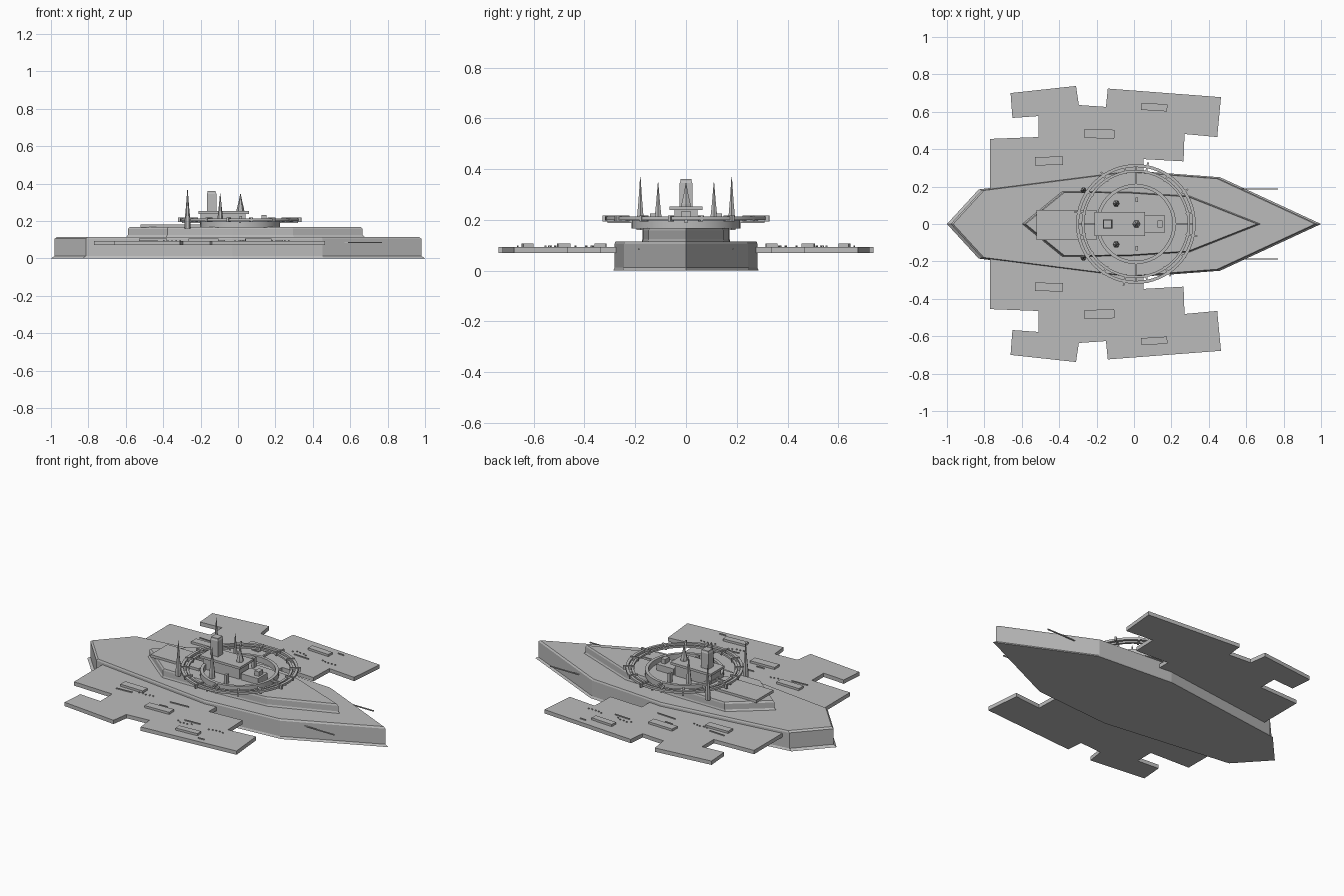
import bpy, bmesh, math, random
from mathutils import Matrix, Vector

if "Cube" in bpy.data.objects:
    bpy.data.objects.remove(bpy.data.objects["Cube"])

# Single grey finish
grey = bpy.data.materials.new("plain grey")
grey.use_nodes = True
COLOUR = (0.5, 0.5, 0.5, 1)
grey.diffuse_color = COLOUR
grey.node_tree.nodes["Principled BSDF"].inputs["Base Color"].default_value = COLOUR


def finish(name, bm):
    bmesh.ops.recalc_face_normals(bm, faces=bm.faces)
    mesh = bpy.data.meshes.new(name)
    bm.to_mesh(mesh)
    bm.free()
    mesh.materials.append(grey)
    obj = bpy.data.objects.new(name, mesh)
    bpy.context.collection.objects.link(obj)
    return obj


def loft(name, outline, levels):
    """Stack scaled copies of a plan outline; levels are (z, scale)."""
    bm = bmesh.new()
    rows = [[bm.verts.new((x * s, y * s, z)) for x, y in outline] for z, s in levels]
    n = len(outline)
    for low, high in zip(rows, rows[1:]):
        for i in range(n):
            j = (i + 1) % n
            bm.faces.new((low[i], low[j], high[j], high[i]))
    bm.faces.new(rows[0])
    bm.faces.new(rows[-1])
    return finish(name, bm)


def mirrored(half):
    """Close a half outline (bow to stern) across the centre line."""
    return half + [(x, -y) for x, y in reversed(half[1:-1])]


def add_box(bm, x, y, z, angle=0.0):
    """Box from (min, max) ranges, turned about its own centre."""
    mid = Vector((sum(r) / 2 for r in (x, y, z)))
    size = [r[1] - r[0] for r in (x, y, z)]
    mat = Matrix.Translation(mid) @ Matrix.Rotation(angle, 4, "Z") @ Matrix.Diagonal((*size, 1))
    bmesh.ops.create_cube(bm, size=1, matrix=mat)


def box(name, x, y, z):
    bm = bmesh.new()
    add_box(bm, x, y, z)
    return finish(name, bm)


def spin(name, profile, centre, sides, closed=False):
    """Turn a (radius, z) profile about a vertical axis."""
    bm = bmesh.new()
    rows = []
    for r, z in profile:
        rows.append([bm.verts.new((centre[0] + r * math.cos(a), centre[1] + r * math.sin(a), z))
                     for a in (math.tau * i / sides for i in range(sides))])
    pairs = list(zip(rows, rows[1:])) + ([(rows[-1], rows[0])] if closed else [])
    for low, high in pairs:
        for i in range(sides):
            j = (i + 1) % sides
            bm.faces.new((low[i], low[j], high[j], high[i]))
    if not closed:
        bm.faces.new(rows[0])
        bm.faces.new(rows[-1])
    return finish(name, bm)


def ring(name, inner, outer, low, high):
    obj = spin(name, [(inner, low), (outer, low), (outer, high), (inner, high)], CENTRE, 64, True)
    bpy.ops.object.select_all(action="DESELECT")
    obj.select_set(True)
    bpy.context.view_layer.objects.active = obj
    bpy.ops.object.shade_smooth_by_angle()


CENTRE = (0.01, 0)

# Hull with flared foot, and the upper deck
hull = mirrored([(1, 0), (0.46, 0.25), (-0.03, 0.287), (-0.83, 0.185), (-1, 0)])
loft("hull", hull, [(0, 1), (0.012, 0.98), (0.105, 0.98), (0.115, 0.967)])
deck = mirrored([(0.68, 0), (0.3, 0.15), (-0.03, 0.172), (-0.385, 0.175), (-0.6, 0)])
loft("upper_deck", deck, [(0.112, 1), (0.125, 0.98), (0.158, 0.98), (0.168, 0.965)])
box("stern_deck", (-0.52, -0.2), (-0.085, 0.075), (0.165, 0.182))

# Jagged side platforms with raised panels and thin fittings
wing = [(-0.77, 0.15), (-0.77, 0.455), (-0.51, 0.465), (-0.51, 0.577), (-0.65, 0.567),
        (-0.66, 0.7), (-0.31, 0.738), (-0.295, 0.636), (-0.15, 0.626), (-0.14, 0.724),
        (0.465, 0.678), (0.445, 0.465), (0.27, 0.481), (0.265, 0.335), (0.05, 0.347), (0.05, 0.2)]
panels = [(-0.455, 0.337, 0.15, 0.045, 0.02), (-0.185, 0.482, 0.16, 0.048, -0.03),
          (0.108, 0.625, 0.14, 0.038, -0.06)]
strips = [(-0.48, 0.393, 0.1), (-0.13, 0.37, 0.12), (0.06, 0.515, 0.1),
          (0.22, 0.663, 0.04), (-0.19, 0.435, 0.05)]
for side, word in ((1, "left"), (-1, "right")):
    loft(word + "_platform", [(x, y * side) for x, y in wing], [(0.07, 1), (0.093, 1)])
    bm = bmesh.new()
    for x, y, w, d, a in panels:
        y *= side
        add_box(bm, (x - w / 2, x + w / 2), (y - d / 2, y + d / 2), (0.092, 0.106), a * side)
    finish(word + "_platform_panels", bm)
    bm = bmesh.new()
    for x, y, w in strips:
        y *= side
        add_box(bm, (x - w / 2, x + w / 2), (y - 0.002, y + 0.002), (0.092, 0.099), -0.06 * side)
    rng = random.Random(4)
    for row_x, row_y in ((-0.4, 0.375), (-0.02, 0.545), (0.18, 0.54)):
        for i in range(5):
            x, y = row_x + i * 0.022, (row_y + rng.uniform(-0.012, 0.012)) * side
            add_box(bm, (x, x + 0.007), (y - 0.002, y + 0.002), (0.092, 0.099))
    finish(word + "_platform_fittings", bm)
    # Forward boom
    box(word + "_boom", (0.5, 0.77), (side * 0.187 - 0.003, side * 0.187 + 0.003), (0.081, 0.087))

# Concentric rings with spokes and clamps
ring("outer_ring", 0.304, 0.32, 0.2, 0.213)
ring("middle_ring", 0.276, 0.29, 0.198, 0.209)
ring("inner_ring", 0.196, 0.214, 0.166, 0.2)
bm = bmesh.new()
for i in range(16):
    a = math.tau * (i + 0.5) / 16
    reach = 0.335 if i % 2 else 0.322
    start = len(bm.verts)
    add_box(bm, (0.272, reach), (-0.005, 0.005), (0.194, 0.217))
    bm.verts.ensure_lookup_table()
    bmesh.ops.transform(bm, verts=bm.verts[start:],
                        matrix=Matrix.Translation((*CENTRE, 0)) @ Matrix.Rotation(a, 4, "Z"))
finish("ring_clamps", bm)
bm = bmesh.new()
for s in (1, -1):
    add_box(bm, (0.005, 0.015), sorted((s * 0.2, s * 0.31)), (0.188, 0.2))
    add_box(bm, sorted((0.01 + s * 0.2, 0.01 + s * 0.31)), (-0.005, 0.005), (0.188, 0.2))
finish("ring_spokes", bm)

# Central buildings
box("command_base", (-0.2, 0.04), (-0.045, 0.045), (0.165, 0.24))
box("command_roof", (-0.21, 0.058), (-0.065, 0.065), (0.238, 0.252))
box("front_annex", (0.05, 0.165), (-0.045, 0.045), (0.165, 0.205))
box("annex_cabin", (0.125, 0.152), (-0.02, 0.02), (0.2, 0.232))
square = [(-1, -1), (1, -1), (1, 1), (-1, 1)]
tower = loft("tower", square, [(0.25, 0.025), (0.345, 0.025), (0.352, 0.022), (0.36, 0.022)])
tower.location.x = -0.141
for y in (-0.13, 0.13):
    box("deck_post", (0.008, 0.022), (y - 0.012, y + 0.012), (0.165, 0.225))


# Pointed masts
def mast(name, x, y, foot, tip, r):
    h = tip - foot
    spin(name, [(r, foot), (r * 0.95, foot + h * 0.18), (r * 0.5, foot + h * 0.55), (0.0012, tip)],
         (x, y), 6)


mast("centre_mast", 0.013, 0, 0.245, 0.345, 0.021)
for s, word in ((1, "left"), (-1, "right")):
    mast(word + "_inner_mast", -0.095, s * 0.11, 0.165, 0.347, 0.018)
    mast(word + "_outer_mast", -0.27, s * 0.18, 0.16, 0.368, 0.017)
